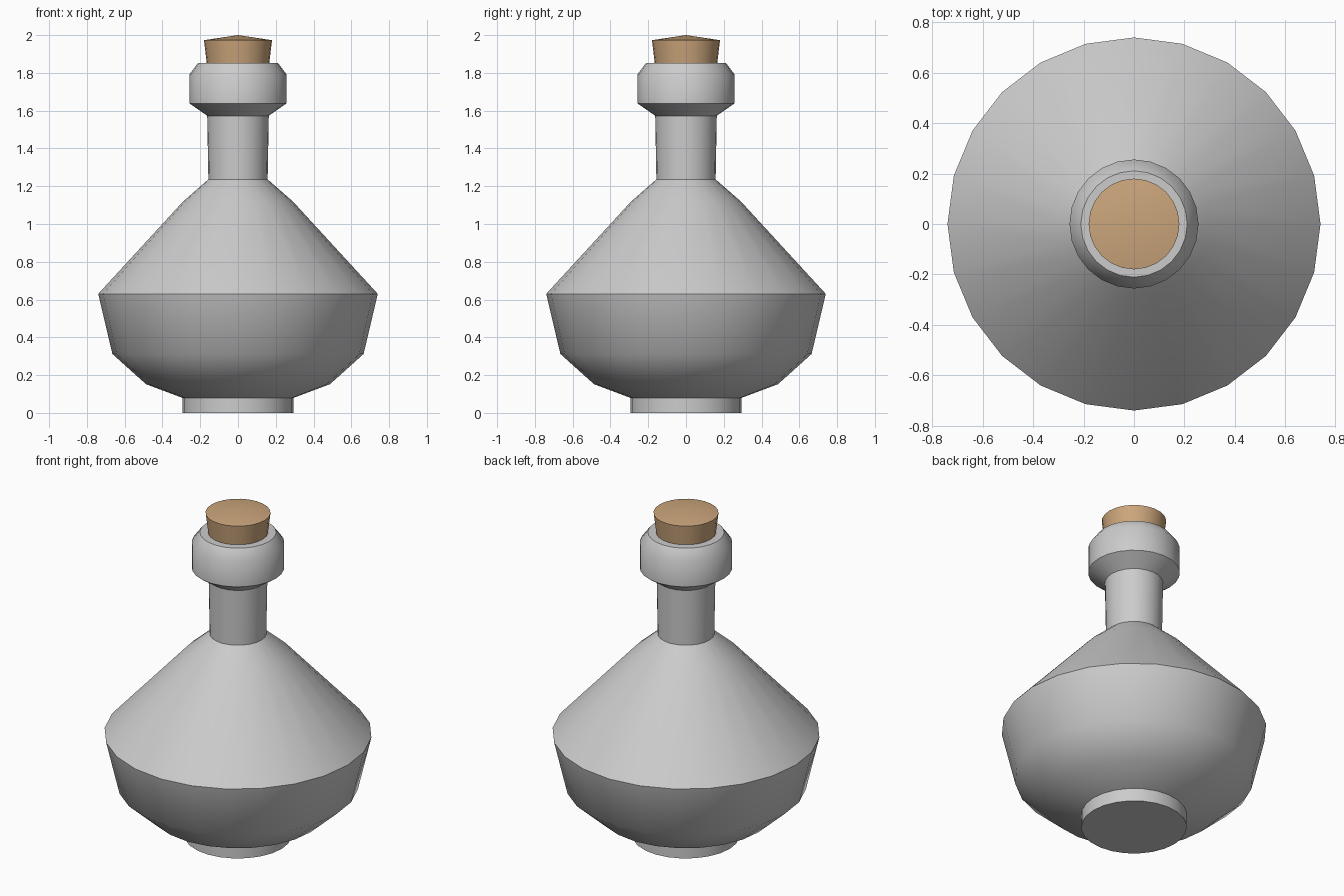
import bpy, math

if "Cube" in bpy.data.objects:
    bpy.data.objects.remove(bpy.data.objects["Cube"])

SIDES = 24


def lathe(name, profile, color=None):
    """Revolve (radius, z) points about z; radius 0 becomes a single pole."""
    verts, faces, rings = [], [], []
    for r, z in profile:
        count = SIDES if r > 0 else 1
        start = len(verts)
        for i in range(count):
            a = 2 * math.pi * i / SIDES
            verts.append((r * math.cos(a), r * math.sin(a), z))
        rings.append([start + i % count for i in range(SIDES)])
    for low, high in zip(rings, rings[1:]):
        for i in range(SIDES):
            j = (i + 1) % SIDES
            quad = [low[i], low[j], high[j], high[i]]
            faces.append(list(dict.fromkeys(quad)))
    mesh = bpy.data.meshes.new(name)
    mesh.from_pydata(verts, [], faces)
    obj = bpy.data.objects.new(name, mesh)
    bpy.context.collection.objects.link(obj)
    if color:
        mat = bpy.data.materials.new(name)
        mat.diffuse_color = color
        mat.use_nodes = True
        mat.node_tree.nodes["Principled BSDF"].inputs["Base Color"].default_value = mat.diffuse_color
        mesh.materials.append(mat)
    bpy.ops.object.select_all(action='DESELECT')
    obj.select_set(True)
    bpy.context.view_layer.objects.active = obj
    bpy.ops.object.shade_smooth_by_angle(angle=math.radians(40))
    return obj


# Bottle: foot, belly, shoulder, neck, lip
lathe("bottle", [
    (0, 0), (0.295, 0), (0.295, 0.08),
    (0.487, 0.152), (0.665, 0.312), (0.74, 0.63),
    (0.29, 1.12), (0.157, 1.236), (0.163, 1.573),
    (0.256, 1.638), (0.256, 1.793), (0.211, 1.853), (0, 1.853),
])

# Cork stopper with a slightly domed top
lathe("cork", [(0, 1.84), (0.164, 1.84), (0.18, 1.973), (0, 2.0)],
      (0.60, 0.38, 0.20, 1))
